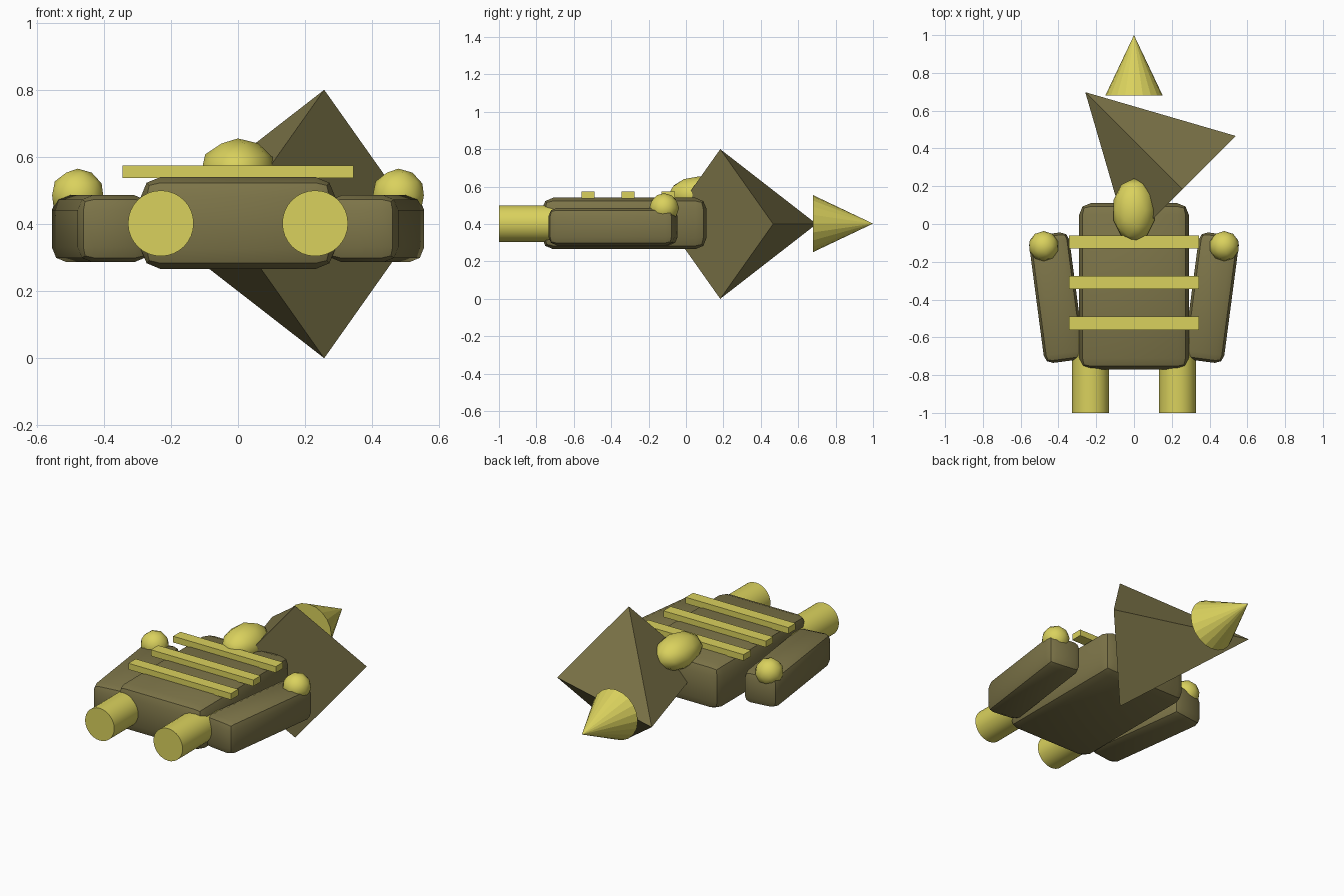
import bpy
import math
from mathutils import Vector

if "Cube" in bpy.data.objects:
    bpy.data.objects.remove(bpy.data.objects["Cube"], do_unlink=True)


def make_material(name, rgb):
    mat = bpy.data.materials.new(name)
    mat.use_nodes = True
    mat.diffuse_color = (*rgb, 1)
    mat.node_tree.nodes["Principled BSDF"].inputs["Base Color"].default_value = (*rgb, 1)
    return mat


brown = make_material("olive brown", (0.205, 0.177, 0.066))
yellow = make_material("mustard yellow", (0.70, 0.64, 0.11))


def finish(name, mat, smooth=True):
    obj = bpy.context.object
    obj.name = name
    obj.data.materials.append(mat)
    if smooth:
        bpy.ops.object.shade_smooth_by_angle(angle=math.radians(35))
    return obj


def block(name, mat, center, size, bevel=0.0, turn=0.0):
    bpy.ops.mesh.primitive_cube_add(size=1, location=center, rotation=(0, 0, turn))
    obj = bpy.context.object
    obj.scale = size
    bpy.ops.object.transform_apply(location=False, rotation=False, scale=True)
    if bevel:
        mod = obj.modifiers.new("rounding", "BEVEL")
        mod.width = bevel
        mod.segments = 2
        bpy.ops.object.modifier_apply(modifier=mod.name)
    return finish(name, mat, smooth=bool(bevel))


def ball(name, center, radii):
    bpy.ops.mesh.primitive_ico_sphere_add(subdivisions=2, radius=1, location=center)
    bpy.context.object.scale = radii
    bpy.ops.object.transform_apply(location=False, rotation=False, scale=True)
    finish(name, yellow)
    bpy.ops.object.shade_smooth()


def cone(name, mat, base, tip, radius, sides):
    base, tip = Vector(base), Vector(tip)
    axis = tip - base
    bpy.ops.mesh.primitive_cone_add(
        vertices=sides, radius1=radius, depth=axis.length, location=(base + tip) / 2)
    bpy.context.object.rotation_euler = axis.to_track_quat("Z", "Y").to_euler()
    finish(name, mat, smooth=False)


# Torso and head
block("torso", brown, (0, -0.33, 0.403), (0.58, 0.88, 0.275), 0.06)
ball("head", (0, 0.073, 0.555), (0.115, 0.168, 0.1))

# Bands across the torso
for i in range(3):
    block(f"band_{i + 1}", yellow, (0, -0.095 - 0.215 * i, 0.556), (0.69, 0.07, 0.038))

# Arms, shoulders and legs
for side, s in (("left", 1), ("right", -1)):
    block(f"{side}_arm", brown, (s * 0.41, -0.39, 0.386), (0.215, 0.68, 0.2), 0.045,
          turn=-s * math.radians(7.5))
    ball(f"{side}_shoulder", (s * 0.478, -0.117, 0.485), (0.08, 0.08, 0.08))
    bpy.ops.mesh.primitive_cylinder_add(
        vertices=32, radius=0.098, depth=0.4, location=(s * 0.23, -0.8, 0.402),
        rotation=(math.pi / 2, 0, 0))
    finish(f"{side}_leg", yellow)

# Four-sided pyramid and pointed cone behind the head
cone("pyramid", brown, (0.257, 0.183, 0.4), (-0.258, 0.698, 0.4), 0.4, 4)
cone("spike", yellow, (0, 0.68, 0.402), (0, 1.0, 0.402), 0.152, 20)
